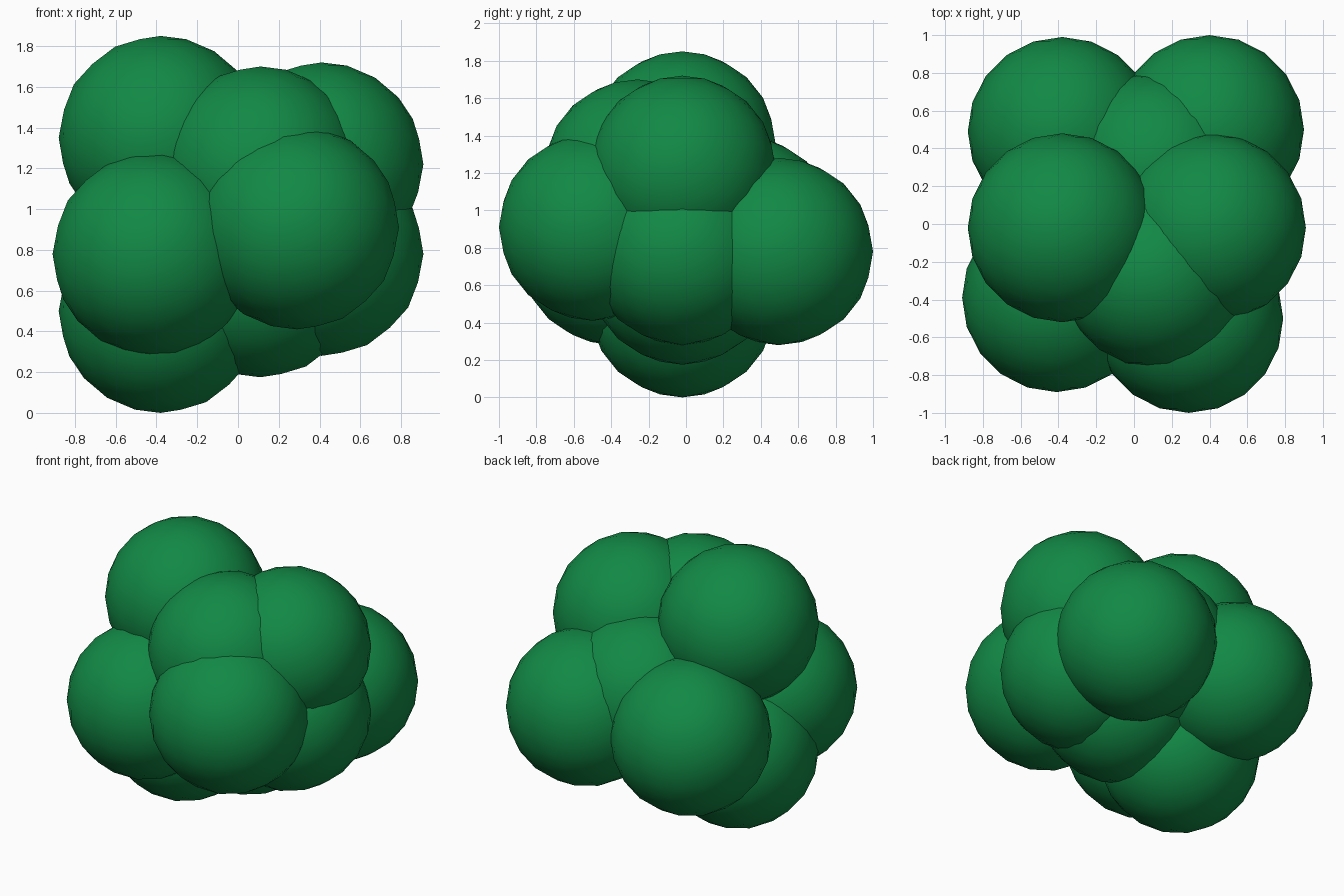
import bpy

if "Cube" in bpy.data.objects:
    bpy.data.objects.remove(bpy.data.objects["Cube"])

# One leafy green for the whole crown
leaf_green = bpy.data.materials.new("leaf_green")
leaf_green.diffuse_color = (0.006, 0.25, 0.06, 1.0)
leaf_green.use_nodes = True
leaf_green.node_tree.nodes["Principled BSDF"].inputs["Base Color"].default_value = leaf_green.diffuse_color

RADIUS = 0.5

# Centre of each foliage clump
CLUMPS = {
    "upper_left_clump": (-0.38, -0.02, 1.35),
    "lower_left_clump": (-0.38, -0.02, 0.50),
    "front_left_clump": (-0.41, -0.39, 0.78),
    "front_right_clump": (0.29, -0.50, 0.91),
    "upper_front_clump": (0.11, -0.26, 1.20),
    "upper_right_clump": (0.41, -0.02, 1.22),
    "lower_right_clump": (0.41, -0.02, 0.78),
    "back_right_clump": (0.40, 0.50, 0.78),
    "back_left_clump": (-0.38, 0.49, 0.78),
    "back_middle_clump": (0.11, 0.30, 0.90),
    "lower_middle_clump": (0.11, -0.02, 0.675),
}


def add_clump(name, centre):
    bpy.ops.mesh.primitive_ico_sphere_add(subdivisions=3, radius=RADIUS, location=centre)
    clump = bpy.context.object
    clump.name = name
    clump.data.materials.append(leaf_green)
    bpy.ops.object.shade_smooth()


# Overlapping foliage clumps
for clump_name, clump_centre in CLUMPS.items():
    add_clump(clump_name, clump_centre)
